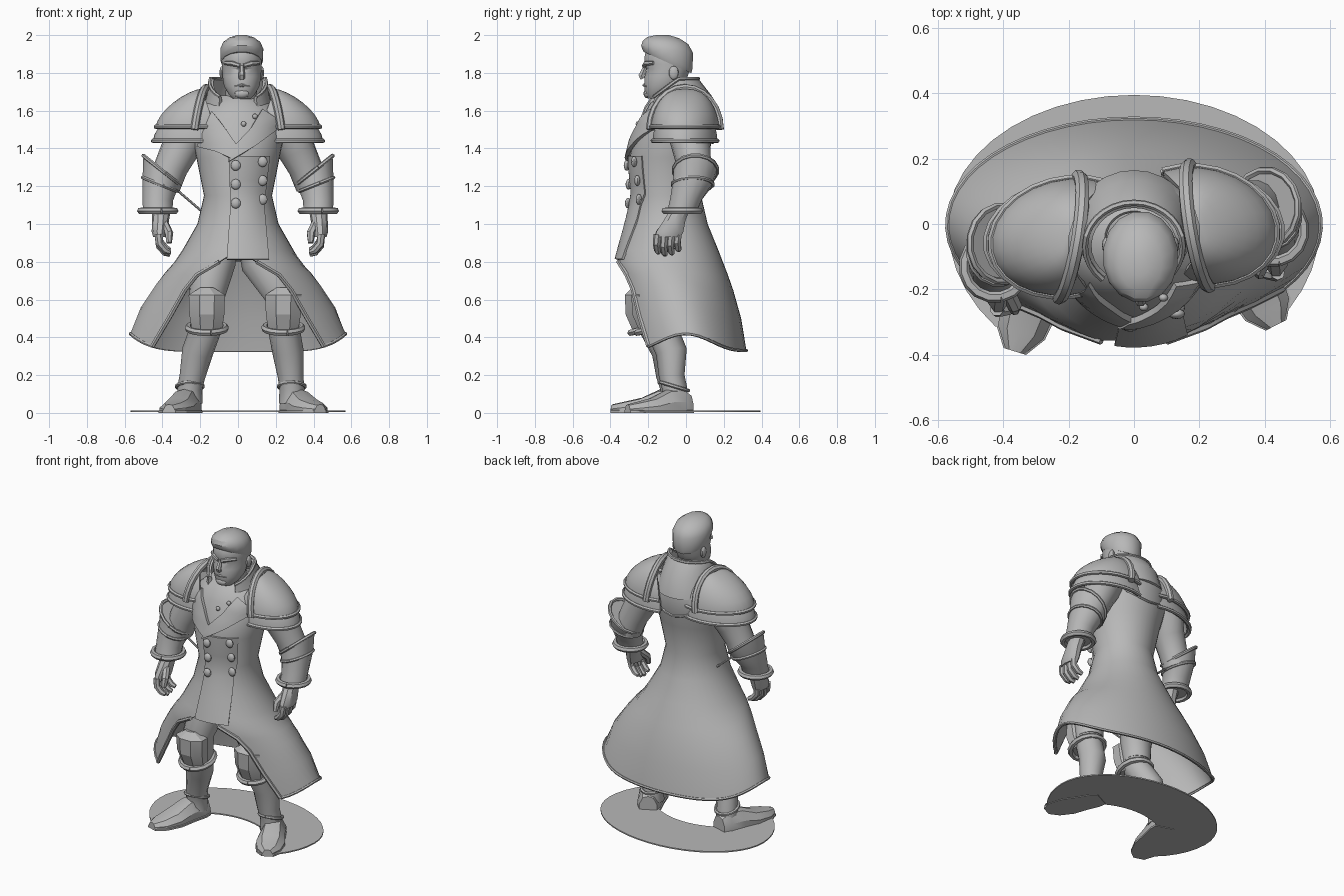
import bpy, bmesh
from math import sin, cos, pi, sqrt, radians
from mathutils import Vector, Quaternion

cube = bpy.data.objects.get("Cube")
if cube:
    bpy.data.objects.remove(cube, do_unlink=True)

grey = bpy.data.materials.new("plain_grey")
grey.use_nodes = True
grey.diffuse_color = (0.48, 0.48, 0.48, 1)
grey.node_tree.nodes["Principled BSDF"].inputs["Base Color"].default_value = (0.48, 0.48, 0.48, 1)
SIDES = ((1, "left"), (-1, "right"))


def finish(name, bm, thick=0, angle=32):
    bmesh.ops.remove_doubles(bm, verts=bm.verts, dist=0.0005)
    bmesh.ops.recalc_face_normals(bm, faces=bm.faces)
    if thick:
        bmesh.ops.solidify(bm, geom=bm.faces[:], thickness=thick)
        bmesh.ops.recalc_face_normals(bm, faces=bm.faces)
    me = bpy.data.meshes.new(name)
    bm.to_mesh(me)
    bm.free()
    me.materials.append(grey)
    me.shade_smooth()
    me.set_sharp_from_angle(angle=radians(angle))
    ob = bpy.data.objects.new(name, me)
    bpy.context.collection.objects.link(ob)


def loft(name, rings, closed=True, thick=0, angle=32):
    bm = bmesh.new()
    rows = [[bm.verts.new(p) for p in r] for r in rings]
    n = len(rows[0])
    for a, b in zip(rows, rows[1:]):
        for i in range(n if closed else n - 1):
            j = (i + 1) % n
            bm.faces.new((a[i], a[j], b[j], b[i]))
    if closed:
        bm.faces.new(rows[0])
        bm.faces.new(rows[-1])
    finish(name, bm, thick, angle)


def ring(cx, cy, z, rx, ry, tx=0, ty=0, n=16):
    pts = []
    for i in range(n):
        a = 2 * pi * (i + 0.5) / n
        x, y = rx * sin(a), -ry * cos(a)
        pts.append(Vector((cx + x, cy + y, z + tx * x + ty * y)))
    return pts


def tube(name, pts, n=10):
    # pts are (x, y, z, radius)
    P = [Vector(p[:3]) for p in pts]
    q, prev, rings = Quaternion(), Vector((0, 0, 1)), []
    for i, p in enumerate(P):
        t = (P[min(i + 1, len(P) - 1)] - P[max(i - 1, 0)]).normalized()
        q = prev.rotation_difference(t) @ q
        prev = t
        rings.append([p + q @ Vector((pts[i][3] * cos(2 * pi * k / n),
                                      pts[i][3] * sin(2 * pi * k / n), 0)) for k in range(n)])
    loft(name, rings)


def ball(name, loc, scale):
    bm = bmesh.new()
    bmesh.ops.create_uvsphere(bm, u_segments=12, v_segments=8, radius=1)
    for v in bm.verts:
        v.co = Vector([v.co[i] * scale[i] + loc[i] for i in range(3)])
    finish(name, bm)


# Long coat: rows of z, half width, front y, back y, front opening angle
COAT = [(1.68, .09, -.13, .04, 0), (1.64, .17, -.19, .13, 0), (1.56, .25, -.235, .15, 0),
        (1.45, .24, -.275, .14, 0), (1.35, .22, -.30, .115, 0), (1.15, .18, -.28, .08, 0),
        (1.0, .215, -.315, .115, 0), (.86, .295, -.355, .172, .02), (.80, .335, -.37, .195, .3),
        (.73, .385, -.365, .222, .6), (.65, .435, -.35, .25, .7), (.5, .515, -.335, .292, .78),
        (.33, .57, -.325, .32, .92)]


def coat_point(row, a):
    z, rx, yf, yb, _ = row
    lift = max(0, .8 - z) / .47 * .09 * sin(a) ** 6
    return Vector((rx * sin(a), (yf + yb) / 2 - (yb - yf) / 2 * cos(a), z + lift))


def coat_ring(row, n=36):
    g = row[4]
    return [coat_point(row, g + (2 * pi - 2 * g) * i / n) for i in range(n + 1)]


def front_y(x, z):
    for a, b in zip(COAT, COAT[1:]):
        if a[0] >= z >= b[0]:
            t = (a[0] - z) / (a[0] - b[0])
            rx, yf, yb = [a[i] + (b[i] - a[i]) * t for i in (1, 2, 3)]
            return (yf + yb) / 2 - (yb - yf) / 2 * sqrt(max(.05, 1 - (x / rx) ** 2))


def patch(name, A, B, off, m=6):
    # plate lying on the coat front between two (x, z) edges
    rows = []
    for k in range((len(A) - 1) * 4 + 1):
        i = min(k // 4, len(A) - 2)
        t = k / 4 - i
        a, b = [Vector(E[i]).lerp(Vector(E[i + 1]), t) for E in (A, B)]
        row = [a.lerp(b, j / m) for j in range(m + 1)]
        rows.append([Vector((p.x, front_y(p.x, p.y) - off, p.y)) for p in row])
    loft(name, rows, closed=False, thick=.02)


loft("long_coat", [coat_ring(r) for r in COAT], closed=False, thick=.014)
for s, side in SIDES:
    edge = [coat_point(r, r[4] * s) for r in COAT[8:]]
    tube("coat_edge_trim_" + side, [(*p, .013) for p in edge], 6)
tube("hem_trim", [(*p, .009) for p in coat_ring(COAT[-1])], 6)
patch("front_panel", [(-.05, 1.36), (-.04, 1.1), (-.06, .815)], [(.17, 1.36), (.14, 1.1), (.165, .815)], .012)
patch("left_lapel", [(.25, 1.53), (.1, 1.42), (-.05, 1.33)], [(.13, 1.61), (.07, 1.51), (-.015, 1.42)], .026)
patch("right_lapel", [(-.22, 1.41), (-.12, 1.385), (-.04, 1.35)], [(-.14, 1.6), (-.07, 1.51), (0, 1.41)], .02)
for x, top in ((.13, 1.33), (-.012, 1.31)):
    for i in range(3):
        z = top - .1 * i
        ball("coat_button", (x, front_y(x, z) - .018, z), (.026, .016, .028))
for x, z in ((.03, 1.53), (.09, 1.57)):
    ball("shirt_button", (x, front_y(x, z) - .01, z), (.014, .012, .014))
yoke = [(.2, 1.54), (.14, 1.47), (.06, 1.44), (0, 1.43), (-.06, 1.44), (-.14, 1.47), (-.2, 1.54)]
tube("back_yoke_seam", [(x, -.068 + .21 * sqrt(1 - (x / .245) ** 2), z, .008) for x, z in yoke], 6)

# Standing collar, open at the front
collar = []
for z, rx, yf, yb in ((1.54, .2, -.25, .165), (1.66, .165, -.22, .135), (1.75, .15, -.2, .065)):
    collar.append([coat_point((z + .02, rx, yf, yb, 0), .7 + (2 * pi - 1.4) * i / 22) for i in range(23)])
    for p in collar[-1]:
        p.z -= .09 * max(0, -(p.y + .04)) / .12
loft("collar", collar, closed=False, thick=.02)
tube("collar_trim", [(*p, .01) for p in collar[-1]], 6)

# Head and face
HX = .02
tube("neck", [(.01, -.05, 1.54, .1), (.015, -.07, 1.64, .085), (HX, -.08, 1.74, .082)], 14)
HEAD = [(1.665, .05, -.205, -.11), (1.685, .07, -.22, -.06), (1.73, .096, -.222, -.01), (1.78, .104, -.222, .01),
        (1.82, .106, -.21, .024), (1.845, .107, -.225, .032), (1.9, .108, -.22, .036), (1.96, .085, -.19, .0)]
loft("head", [ring(HX, (f + b) / 2, z, rx, (b - f) / 2) for z, rx, f, b in HEAD])
loft("hair", [ring(HX, -.098, 1.855, .108, .128, 0, -.45), ring(HX, -.099, 1.875, .115, .136, 0, -.4),
              ring(HX, -.1, 1.925, .116, .14, 0, -.14), ring(HX, -.108, 1.962, .1, .122, 0, -.08),
              ring(HX, -.12, 1.987, .066, .085, 0, -.04), ring(HX, -.125, 2.0, .025, .035)])
tube("nose", [(HX, -.215, 1.835, .012), (HX, -.236, 1.785, .018), (HX, -.228, 1.77, .016)], 6)
tube("mouth", [(HX - .04, -.206, 1.728, .006), (HX, -.222, 1.735, .009), (HX + .04, -.206, 1.728, .006)], 6)
ball("chin", (HX, -.205, 1.69), (.04, .02, .024))
for s, side in SIDES:
    tube("brow_" + side, [(HX + s * .09, -.172, 1.852, .01), (HX + s * .05, -.21, 1.85, .014),
                          (HX + s * .01, -.222, 1.838, .012)], 6)
    ball("ear_" + side, (HX + s * .104, -.065, 1.8), (.014, .026, .036))


# Pauldron shells: sloping bands of a half dome
def dome(name, s, cy, reach, depth, base, height, e0, e1, steps):
    rows = []
    for k in range(steps + 1):
        e = radians(e0 + (e1 - e0) * k / steps)
        out, wide, up = max(0, cos(e)) ** 1.5, max(0, cos(e)) ** .75, sin(e) ** 1.25
        row = []
        for i in range(17):
            a = radians(-112 + 14 * i)
            y = depth * sin(a) * wide
            row.append(Vector((s * (.2 + reach * cos(a) * out - .15 * y), cy + y, base + height * up)))
        rows.append(row)
    loft(name, rows, closed=False, thick=.018)
    tube(name + "_rim", [(*p, .012) for p in rows[0]], 6)


for s, side in SIDES:
    cy = -.005 if s > 0 else -.04

    def back(y, z):
        # the right arm is carried further forward
        return y if s > 0 else y - .03 - .08 * min(1, max(0, (1.53 - z) / .25))

    dome("pauldron_upper_" + side, s, cy, .235, .18, 1.515, .2, 0, 90, 8)
    dome("pauldron_lower_" + side, s, cy, .25, .172, 1.44, .24, 0, 35, 3)
    arch = [radians(15 * i) for i in range(13)]
    tube("shoulder_strap_" + side, [(s * (.2 - .03 * sin(a) + .03 * cos(a)), cy - .185 * cos(a),
                                     1.5 + .22 * sin(a), .022) for a in arch], 8)
    # Arms and gauntlets
    tube("upper_arm_" + side, [(s * x, back(y, z), z, r) for x, y, z, r in
         ((.2, 0, 1.53, .1), (.27, .02, 1.48, .115), (.31, .03, 1.39, .1), (.355, .045, 1.3, .09),
          (.39, .05, 1.2, .085))], 14)
    rims = [(.405, .05, 1.285, .098, .116, .8), (.415, .035, 1.21, .092, .108, .4),
            (.425, .0, 1.13, .082, .086, .1), (.425, -.02, 1.07, .08, .08, 0)]
    loft("gauntlet_" + side, [ring(s * x, back(y, 0), z, rx, ry, s * t) for x, y, z, rx, ry, t in rims])
    for label, i, grow, r in (("top", 0, .0, .011), ("elbow", 1, 0, .01), ("wrist", 3, .014, .018)):
        x, y, z, rx, ry, t = rims[i]
        loop = ring(s * x, back(y, 0), z, rx + grow, ry + grow, s * t)
        tube("gauntlet_%s_band_%s" % (label, side), [(*p, r) for p in loop + loop[:1]], 6)
    # Hands
    hx = 0 if s > 0 else -.02
    loft("hand_" + side, [ring(s * (x + hx), back(y, 0), z, rx, ry, n=10) for x, y, z, rx, ry in
         ((.425, -.03, 1.08, .05, .055), (.43, -.06, 1.02, .045, .06), (.435, -.085, .96, .042, .075),
          (.435, -.095, .93, .034, .07))])
    fingers = []
    for i in range(4):
        y, drop = -.15 + .036 * i, (.0, -.012, -.005, .012)[i]
        fingers.append(("finger_", [(.44, y, .945, .022), (.435, y - .005, .895 + drop, .021),
                                    (.405, y, .86 + drop, .019), (.38, y + .005, .85 + drop, .013)]))
    fingers.append(("thumb_", [(.41, -.09, 1.0, .024), (.385, -.14, .95, .023), (.385, -.155, .9, .015)]))
    for name, path in fingers:
        tube(name + side, [(s * (x + hx), back(y, 0), z, r) for x, y, z, r in path], 7)

tube("hanging_rod", [(-.335, -.08, 1.19, .007), (-.195, -.05, 1.07, .007)], 6)


# Legs, knee guards and boots
def leg(side, knee, ankle, heel, toe):
    K, A = Vector(knee), Vector(ankle)
    s = 1 if K.x > 0 else -1
    M = K.lerp(A, .55) + Vector((0, .03, 0))
    tube("thigh_" + side, [(s * .09, -.09, .95, .1), (s * .13, -.12, .8, .118), (K.x, K.y + .02, .62, .096),
                           (K.x, K.y + .03, .5, .085)], 14)
    tube("boot_shaft_" + side, [(K.x, K.y + .02, .58, .088), (K.x, K.y + .03, .46, .084), (*M, .083),
                                (*K.lerp(A, .85), .068), (*A, .066), (A.x, A.y, .05, .068)], 12)
    guard = [(.665, .035, .02, -.065), (.625, .104, .075, -.055), (.52, .1, .08, -.045), (.43, .085, .065, -.02)]
    loft("knee_guard_" + side, [ring(K.x, K.y + dy, z, rx, ry, n=8) for z, rx, ry, dy in guard], angle=20)
    loop = ring(K.x, K.y + .01, .45, .1, .105, 0, .25)
    tube("knee_band_" + side, [(*p, .018) for p in loop + loop[:1]], 6)
    loop = ring(A.x, A.y, .14, .07, .074, 0, -.3)
    tube("ankle_band_" + side, [(*p, .01) for p in loop + loop[:1]], 6)
    H, T = Vector((*heel, 0)), Vector((*toe, 0))
    f = (T - H).normalized()
    w = Vector((-f.y, f.x, 0))
    for name, grow, top in (("foot_", 0, 1), ("sole_", .006, 0)):
        rings = []
        for t, half, h in ((0, .055, .1), (.12, .07, .13), (.35, .075, .125), (.6, .088, .08), (.85, .072, .058),
                           (1, .03, .045)):
            h = h if top else .026
            c = H.lerp(T, t)
            half += grow
            rings.append([c + w * half * u + Vector((0, 0, h * v)) for u, v in
                          ((-1, 0), (1, 0), (1, .45), (.6, .9), (0, 1), (-.6, .9), (-1, .45))])
        loft(name + side, rings, angle=25)


leg("right", (-.165, -.2, .56), (-.255, -.07, .13), (-.245, .0), (-.365, -.39))
leg("left", (.24, -.165, .56), (.285, -.06, .13), (.27, .015), (.435, -.31))
ball("hips", (0, -.1, .93), (.17, .13, .13))

# Crescent ground plate
outer = [Vector((.57 * cos(a), (.395 if sin(a) > 0 else .47) * sin(a), .012))
         for a in [radians(-42 + 264 * i / 32) for i in range(33)]]
inner = [Vector((.39 * cos(a), -.31 + .34 * sin(a), .012)) for a in [pi * i / 32 for i in range(33)]]
loft("ground_plate", [outer, inner], closed=False, thick=.008)
